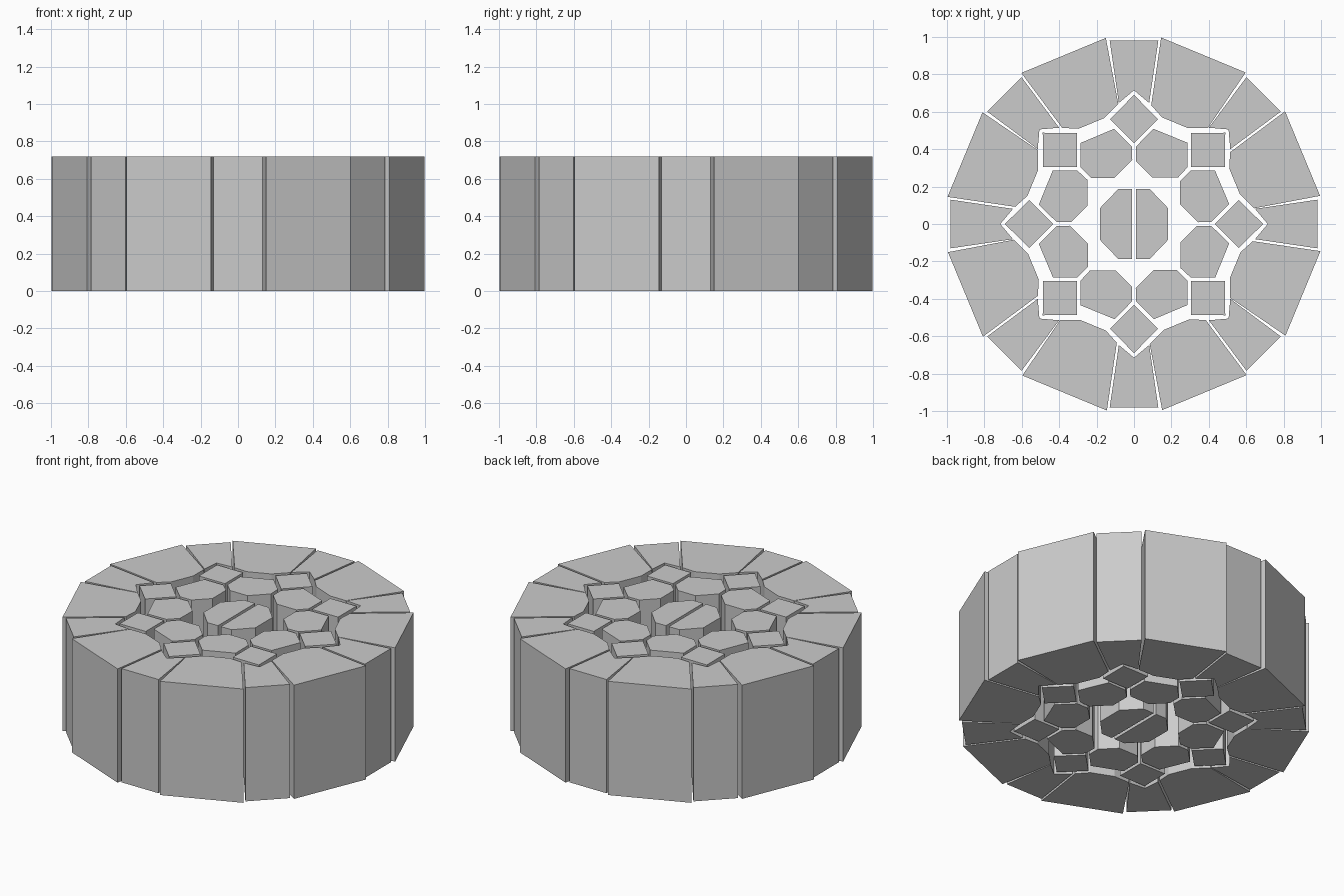
import bpy, bmesh
from math import pi, cos, sin

if "Cube" in bpy.data.objects:
    bpy.data.objects.remove(bpy.data.objects["Cube"])

H = 0.72


def prism(name, pts, angle=0.0):
    """Extrude a flat outline, turned about the centre, to full height."""
    c, s = cos(angle), sin(angle)
    bm = bmesh.new()
    face = bm.faces.new([bm.verts.new((x * c - y * s, x * s + y * c, 0)) for x, y in pts])
    ext = bmesh.ops.extrude_face_region(bm, geom=[face], use_keep_orig=True)
    top = [g for g in ext["geom"] if isinstance(g, bmesh.types.BMVert)]
    bmesh.ops.translate(bm, vec=(0, 0, H), verts=top)
    bmesh.ops.recalc_face_normals(bm, faces=bm.faces)
    me = bpy.data.meshes.new(name)
    bm.to_mesh(me)
    bm.free()
    bpy.context.collection.objects.link(bpy.data.objects.new(name, me))


# Outlines of the segments repeated eight times around the ring
segments = {
    # narrow wedge with a notch that fits around the square
    "narrow_wedge": [(-.13, .98), (-.081, .647), (0, .715), (.081, .647), (.13, .98)],
    # wide outer wedge
    "wide_wedge": [(.145, .997), (.092, .635), (.15, .57), (.285, .514), (.395, .514), (.597, .81)],
    # square post set on its corner
    "square_post": [(0, .69), (.129, .56), (0, .431), (-.129, .56)],
    # seven-sided inner post
    "inner_post": [(.103, .509), (.012, .415), (.012, .335), (.098, .248),
                   (.235, .248), (.285, .302), (.285, .435)],
}
for name, pts in segments.items():
    for i in range(8):
        prism(f"{name}_{i + 1}", pts, i * pi / 4)

# Two halves of the central octagon
half = [(.01, .186), (.085, .186), (.182, .085), (.182, -.085), (.085, -.186), (.01, -.186)]
prism("centre_half_right", half)
prism("centre_half_left", half, pi)
